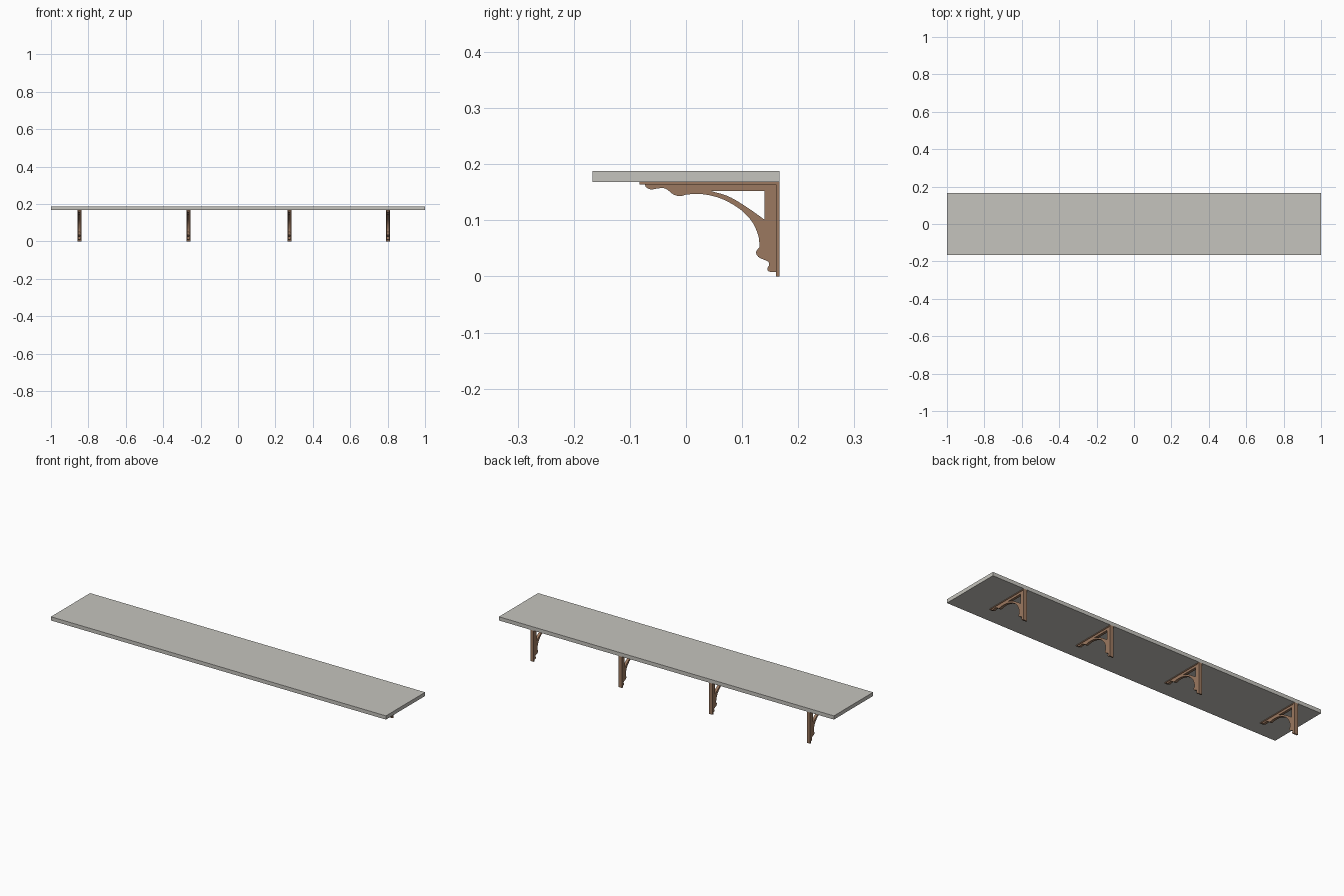
import bpy
from mathutils import Matrix, Vector

if "Cube" in bpy.data.objects:
    bpy.data.objects.remove(bpy.data.objects["Cube"])


def material(name, rgb):
    m = bpy.data.materials.new(name)
    m.diffuse_color = (*rgb, 1)
    m.use_nodes = True
    m.node_tree.nodes["Principled BSDF"].inputs["Base Color"].default_value = m.diffuse_color
    return m


STONE = material("pale_grey", (0.56, 0.55, 0.51))
WOOD = material("brown_wood", (0.33, 0.19, 0.115))


def box(name, x, y, z, mat):
    bpy.ops.mesh.primitive_cube_add(size=1)
    o = bpy.context.object
    o.name = name
    lo, hi = Vector((x[0], y[0], z[0])), Vector((x[1], y[1], z[1]))
    o.data.transform(Matrix.Translation((lo + hi) / 2) @ Matrix.Diagonal((*(hi - lo), 1)))
    o.data.materials.append(mat)
    return o


def smooth(pts, n=5):
    """Catmull-Rom curve through the points."""
    p = [Vector(q) for q in pts]
    p = [2 * p[0] - p[1]] + p + [2 * p[-1] - p[-2]]
    out = []
    for a, b, c, d in zip(p, p[1:], p[2:], p[3:]):
        for i in range(n):
            t = i / n
            out.append(0.5 * (2 * b + (c - a) * t + (2 * a - 5 * b + 4 * c - d) * t * t
                              + (3 * b - a - 3 * c + d) * t ** 3))
    return out + [p[-2]]


# Scrolled web profile in (y, z): front ogee, long arch, lower ogee
front = [(-.073, .164), (-.071, .159), (-.062, .155), (-.050, .157), (-.038, .157),
         (-.030, .152), (-.022, .146), (-.011, .143), (.000, .146)]
arch = [(.000, .146), (.027, .147), (.062, .139), (.096, .120),
        (.118, .097), (.129, .072), (.131, .052)]
foot = [(.131, .052), (.126, .046), (.125, .041), (.130, .034), (.141, .029),
        (.147, .026), (.148, .020), (.145, .015), (.146, .010), (.152, .008), (.160, .008)]
outer = smooth(front) + smooth(arch)[1:] + smooth(foot)[1:] + [Vector((.160, .164))]
# Opening between arch, arm and post
hole = smooth([(.045, .152), (.075, .143), (.103, .127), (.125, .112), (.140, .101)])
hole += [Vector((.140, .152))]


def web(x, half):
    cu = bpy.data.curves.new("bracket_web", 'CURVE')
    cu.dimensions = '2D'
    cu.fill_mode = 'BOTH'
    cu.extrude = half
    for loop in (outer, hole):
        s = cu.splines.new('POLY')
        s.points.add(len(loop) - 1)
        for pt, q in zip(s.points, loop):
            pt.co = (q[0], q[1], 0, 1)
        s.use_cyclic_u = True
    o = bpy.data.objects.new("bracket_web", cu)
    bpy.context.collection.objects.link(o)
    # curve plane -> YZ plane, thickness along X
    o.matrix_world = Matrix(((0, 0, 1, x), (1, 0, 0, 0), (0, 1, 0, 0), (0, 0, 0, 1)))
    bpy.ops.object.select_all(action='DESELECT')
    o.select_set(True)
    bpy.context.view_layer.objects.active = o
    bpy.ops.object.convert(target='MESH')
    o = bpy.context.object
    o.data.materials.clear()
    o.data.materials.append(WOOD)
    bpy.ops.object.shade_smooth_by_angle(angle=0.6)


# Shelf board
box("shelf_board", (-1, 1), (-.167, .167), (.168, .188), STONE)

# Four brackets: wall plate, top plate and scrolled web
for x in (-.848, -.265, .275, .802):
    box("wall_plate", (x - .010, x + .010), (.160, .167), (0, .168), WOOD)
    box("top_plate", (x - .010, x + .010), (-.083, .160), (.164, .168), WOOD)
    web(x, .007)
